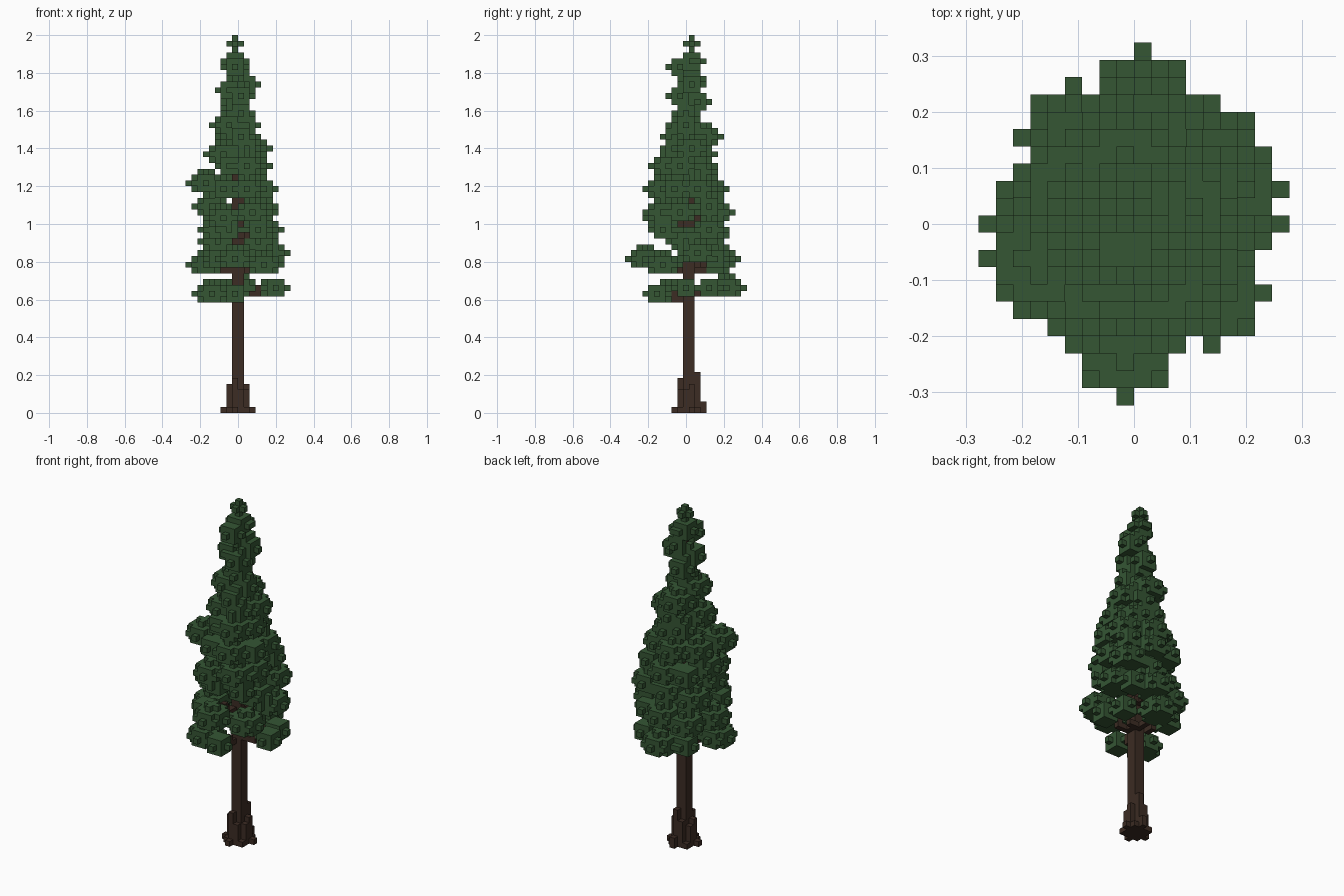
import bpy
import bmesh
from mathutils import Vector

VOXEL = 2 / 65          # the tree is 65 cubes tall

cube = bpy.data.objects.get("Cube")
if cube:
    bpy.data.objects.remove(cube, do_unlink=True)


def make_material(name, colour):
    mat = bpy.data.materials.new(name)
    mat.use_nodes = True
    mat.diffuse_color = (*colour, 1)
    bsdf = mat.node_tree.nodes["Principled BSDF"]
    bsdf.inputs["Base Color"].default_value = (*colour, 1)
    bsdf.inputs["Roughness"].default_value = 0.9
    return mat


bark = make_material("dark_bark", (0.045, 0.025, 0.017))
needles = make_material("pine_green", (0.035, 0.092, 0.034))

trunk, roots, branches, foliage = set(), set(), set(), set()


def column(cells, x, y, bottom, top):
    """Stack cubes from bottom up to, but not including, top."""
    cells.update((x, y, z) for z in range(bottom, top))


def clump(x, y, z, radius):
    """Flattened ball of needles with single-cube tips on its middle layer."""
    middle = radius * radius
    layers = {-1: middle * 0.6, 0: middle, 1: middle * 0.6}
    if radius > 2:
        layers[2] = 1
    reach = range(-radius, radius + 1)
    for rise, limit in layers.items():
        foliage.update((x + i, y + j, z + rise) for i in reach for j in reach
                       if i * i + j * j <= limit)


def limb(x, y, z, radius=3):
    """Thin branch from the trunk that ends in a clump of needles."""
    start, end = Vector((-0.5, 0.5, z - 1)), Vector((x, y, z))
    steps = 2 * max(abs(x), abs(y), 1)
    for s in range(steps + 1):
        p = start.lerp(end, s / steps)
        branches.add((round(p.x), round(p.y), round(p.z)))
    clump(x, y, z, radius)


# Trunk: square shaft, then a single leader
for x in (-1, 0):
    for y in (0, 1):
        column(trunk, x, y, 0, 50)
column(trunk, -1, 1, 50, 62)

# Root flare: buttresses round the shaft and short spreading toes
for x, y, height in ((-2, 0, 5), (-2, 1, 4), (1, 0, 4), (1, 1, 5),
                     (-1, -1, 6), (0, -1, 4), (-1, 2, 5), (0, 2, 7)):
    column(roots, x, y, 0, height)
for x, y, height in ((-3, 0, 1), (2, 1, 1), (-1, -2, 1), (0, 3, 2),
                     (-2, -1, 1), (1, 2, 1), (1, -1, 1), (-2, 2, 1)):
    column(roots, x, y, 0, height)

# Lowest whorl
limb(6, 0, 21, 2)
limb(-5, -3, 20)
limb(-1, -5, 20, 2)
limb(0, 7, 21)
limb(-4, 5, 21, 2)
limb(5, 4, 21, 2)

# Widest whorl
limb(-6, 0, 25)
limb(-1, -7, 26)
limb(5, 2, 27)
limb(4, -4, 25)
limb(0, 6, 26)
limb(-4, 5, 25)
limb(-4, -5, 26, 2)
limb(4, 5, 26, 2)

# Middle whorls
limb(-4, -2, 31)
limb(-4, 3, 29)
limb(3, 0, 29)
limb(4, 4, 31)
limb(0, 4, 30)
limb(3, -4, 31, 2)
limb(-2, -4, 31, 2)

limb(-5, 1, 35)
limb(3, -1, 34)
limb(0, 5, 34)
limb(-3, -4, 33)
limb(2, -4, 34)
limb(4, 4, 35, 2)
limb(-4, 5, 34, 2)

limb(-6, -2, 39)
limb(-4, 2, 38)
limb(3, 2, 38)
limb(1, -4, 38)
limb(-1, 4, 38)
limb(-3, -4, 38, 2)
limb(4, -2, 38, 2)

# Upper whorls
limb(2, -1, 42)
limb(1, -3, 42)
limb(-2, -3, 42, 2)
limb(1, 2, 41)
limb(-2, 3, 42, 2)

limb(-3, 0, 44)
limb(2, 1, 45)
limb(0, 2, 44)
limb(1, -2, 45, 2)
limb(-1, 3, 47)
limb(-2, 0, 49)
limb(1, 0, 49, 2)
limb(0, -2, 47, 2)

# Tapering crown: clumps that alternate round the leader
sides = ((0, 0), (-1, 2), (-2, 0), (0, 1), (-1, -1))
for n, z in enumerate(range(51, 60, 2)):
    dx, dy = sides[n]
    clump(dx, dy, z, 2)
    clump(-1 - dx, 1 - dy, z + 1, 2 if n < 3 else 1)
    for x in (-1, 0):
        for y in (0, 1, 2):
            column(foliage, x, y, z, z + 2)
clump(-1, 1, 60, 2)
clump(-1, 1, 63, 1)
column(foliage, -1, 1, 60, 65)

# Each cube belongs to one part only
roots -= trunk
branches -= trunk | roots
foliage -= trunk | roots
branches -= foliage
solid = trunk | roots | branches | foliage

AXES = [Vector(a) for a in ((1, 0, 0), (0, 1, 0), (0, 0, 1))]


def build(name, cells, mat):
    """Make a mesh from the cube sides that no other cube covers."""
    bm = bmesh.new()
    for cell in sorted(cells):
        centre = Vector(cell) + Vector((0.5, 0, 0.5))
        for k in range(3):
            for sign in (-1, 1):
                normal = AXES[k] * sign
                if tuple(int(c) for c in Vector(cell) + normal) in solid:
                    continue
                u, v = AXES[(k + 1) % 3] / 2, AXES[(k + 2) % 3] / 2 * sign
                mid = centre + normal / 2
                corners = (mid - u - v, mid + u - v, mid + u + v, mid - u + v)
                bm.faces.new([bm.verts.new(c * VOXEL) for c in corners])
    bmesh.ops.remove_doubles(bm, verts=bm.verts, dist=VOXEL / 100)
    mesh = bpy.data.meshes.new(name)
    bm.to_mesh(mesh)
    bm.free()
    mesh.materials.append(mat)
    bpy.context.collection.objects.link(bpy.data.objects.new(name, mesh))


build("trunk", trunk, bark)
build("roots", roots, bark)
build("branches", branches, bark)
build("foliage", foliage, needles)
